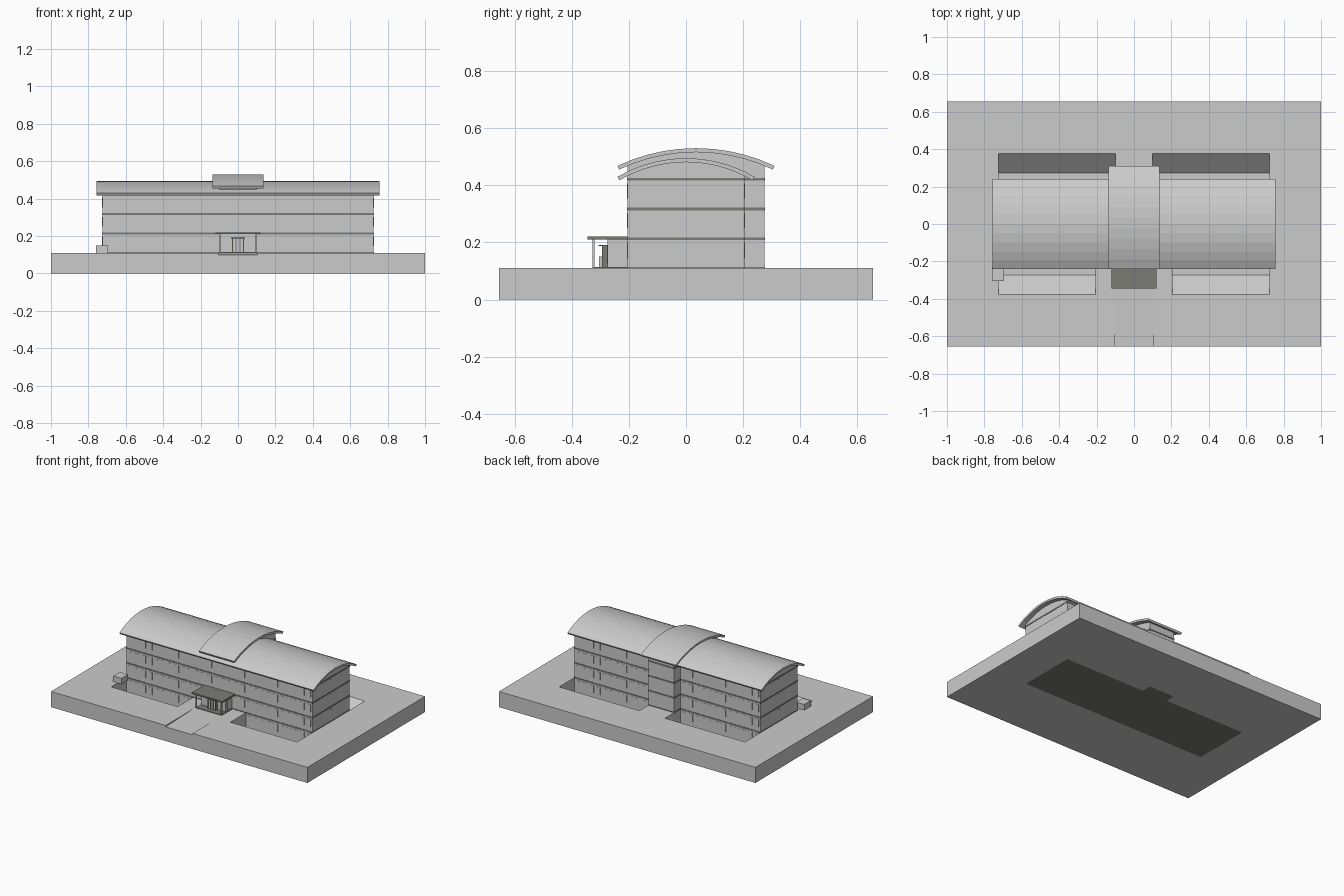
import bpy, bmesh, math

if "Cube" in bpy.data.objects:
    bpy.data.objects.remove(bpy.data.objects["Cube"])

def material(name, c):
    m = bpy.data.materials.new(name)
    m.diffuse_color = (*c, 1)
    m.use_nodes = True
    m.node_tree.nodes["Principled BSDF"].inputs["Base Color"].default_value = m.diffuse_color
    return m

WALL = material("pale_wall", (0.8, 0.8, 0.8))
DARK = material("dark_slab", (0.2, 0.2, 0.18))

def finish(name, bm, mat=None):
    bmesh.ops.recalc_face_normals(bm, faces=bm.faces)
    me = bpy.data.meshes.new(name)
    bm.to_mesh(me)
    bm.free()
    ob = bpy.data.objects.new(name, me)
    bpy.context.collection.objects.link(ob)
    if mat:
        me.materials.append(mat)
    return ob

def add_prism(bm, pts, vec):
    f = bm.faces.new([bm.verts.new(p) for p in pts])
    ext = bmesh.ops.extrude_face_region(bm, geom=[f], use_keep_orig=True)["geom"]
    bmesh.ops.translate(bm, vec=vec, verts=[v for v in ext if isinstance(v, bmesh.types.BMVert)])

def add_box(bm, x0, x1, y0, y1, z0, z1):
    add_prism(bm, [(x0, y0, z0), (x1, y0, z0), (x1, y1, z0), (x0, y1, z0)], (0, 0, z1 - z0))

def boxes(name, dims, mat=None):
    bm = bmesh.new()
    for d in dims:
        add_box(bm, *d)
    return finish(name, bm, mat)

def x_prism(name, x0, x1, yz, mat=None):
    bm = bmesh.new()
    add_prism(bm, [(x0, y, z) for y, z in yz], (x1 - x0, 0, 0))
    return finish(name, bm, mat)

W, D, CB, CX = 0.725, 0.205, 0.275, 0.10   # wing half size, rear of core, core half width
LEVELS = [0.005 + 0.104 * i for i in range(5)]

def footprint(o, z):
    return [(-W-o, -D-o, z), (W+o, -D-o, z), (W+o, D+o, z), (CX+o, D+o, z),
            (CX+o, CB+o, z), (-CX-o, CB+o, z), (-CX-o, D+o, z), (-W-o, D+o, z)]

# ground block, with sloped light wells, building hole and entrance ramp cut out
ground = boxes("ground_block", [(-1, 1, -0.655, 0.655, 0, 0.11)])
cutters = []
for s, inner in ((-1, 0.205), (1, CX)):
    profile = [(0.19, 0.01), (0.272, 0.01), (0.378, 0.11), (0.378, 0.2), (0.19, 0.2)]
    for side in (-1, 1):
        a, b = sorted((side * inner, side * W))
        cutters.append(x_prism("well_cutter", a, b, [(s * y, z) for y, z in profile]))
bm = bmesh.new()
add_prism(bm, footprint(-0.001, -0.1), (0, 0, 0.4))
cutters.append(finish("building_cutter", bm))
cutters.append(x_prism("ramp_cutter", -0.105, 0.105,
                       [(-0.7, 0.0985), (-0.34, 0.11), (-0.34, 0.2), (-0.7, 0.2)]))
for c in cutters:
    mod = ground.modifiers.new("cut", 'BOOLEAN')
    mod.operation = 'DIFFERENCE'
    mod.solver = 'EXACT'
    mod.object = c
    c.hide_render = True
    c.hide_set(True)

# walls and projecting floor slabs
bm = bmesh.new()
add_prism(bm, footprint(0, 0.001), (0, 0, 0.42))
finish("walls", bm, WALL)
bm = bmesh.new()
for i, z in enumerate(LEVELS):
    add_prism(bm, footprint(0.002 if i else 0, z - 0.005), (0, 0, 0.01))
finish("floor_slabs", bm, DARK)

# windows on every storey
t = 0.0015
panes = []
for i, z in enumerate(LEVELS[:4]):
    z0, z1 = z + 0.037, z + 0.09
    for k in range(28):
        x = (k - 13.5) * 0.0515
        for s in (-1, 1):
            limit = CX if s > 0 else (0.2 if i == 0 else CX if i == 1 else 0)
            if abs(x) - 0.016 > limit or limit == 0:
                panes.append((x - 0.0165, x + 0.0165, s*D - t, s*D + t, z0, z1))
    if i:
        for s in (-1, 1):
            panes.append((s*W - t, s*W + t, -0.016, 0.016, z0, z1))
boxes("windows", panes)

# curved roofs
def arc(yc, half, top, rise, off, clip, n=10):
    R = (half * half + rise * rise) / (2 * rise)
    r = R - off
    a = math.asin(clip / r)
    return [(yc + r * math.sin(a * (2*i/n - 1)), top - R + r * math.cos(a * (2*i/n - 1)))
            for i in range(n + 1)]

def roof(name, x0, x1, yc, half, top, rise, th=0.014):
    R = (half * half + rise * rise) / (2 * rise)
    outer = arc(yc, half, top, rise, 0, half)
    inner = arc(yc, half, top, rise, th, half * (R - th) / R)
    x_prism(name, x0, x1, outer + inner[::-1])

def infill(name, x0, x1, yc, half, top, rise, clip, mat=None):
    pts = arc(yc, half, top, rise, 0.01, clip)
    x_prism(name, x0, x1, pts + [(yc + clip, 0.42), (yc - clip, 0.42)], mat)

wing = (0, 0.24, 0.495, 0.065)
core = (0.035, 0.275, 0.53, 0.062)
roof("wing_roof", -0.757, 0.757, *wing)
infill("wing_gable", -W, W, *wing, D)
roof("core_roof", -0.137, 0.137, *core)
infill("core_upper_wall", -CX, CX, *core, 0.24)

# entrance porch
boxes("porch_room", [(-0.095, 0.095, -0.275, -D, 0.11, 0.212)], WALL)
boxes("porch_canopy", [(-0.12, 0.12, -0.345, -D, 0.21, 0.22)], DARK)
boxes("porch_floor", [(-0.102, 0.102, -0.328, -D, 0.108, 0.114)], DARK)
boxes("porch_columns", [(s*0.098 - 0.004, s*0.098 + 0.004, -0.328, -0.32, 0.11, 0.212)
                        for s in (-1, 1)], WALL)
boxes("porch_windows", [(s*0.067 - 0.018, s*0.067 + 0.018, -0.277, -0.273, 0.125, 0.19) for s in (-1, 1)]
      + [(s*0.095 - t, s*0.095 + t, -0.257, -0.227, 0.12, 0.187) for s in (-1, 1)])

# projecting entrance door with leaves and hood
boxes("entrance_door", [(-0.03, 0.03, -0.292, -0.275, 0.11, 0.188)])
boxes("door_frame", [(x - 0.003, x + 0.003, -0.295, -0.275, 0.11, 0.188)
                     for x in (-0.03, -0.01, 0.01, 0.03)], DARK)
boxes("door_hood", [(-0.038, 0.038, -0.307, -0.275, 0.187, 0.191)], DARK)

# service box beside the left wing
boxes("service_box", [(-0.76, -0.695, -0.305, -0.232, 0.108, 0.15)])
